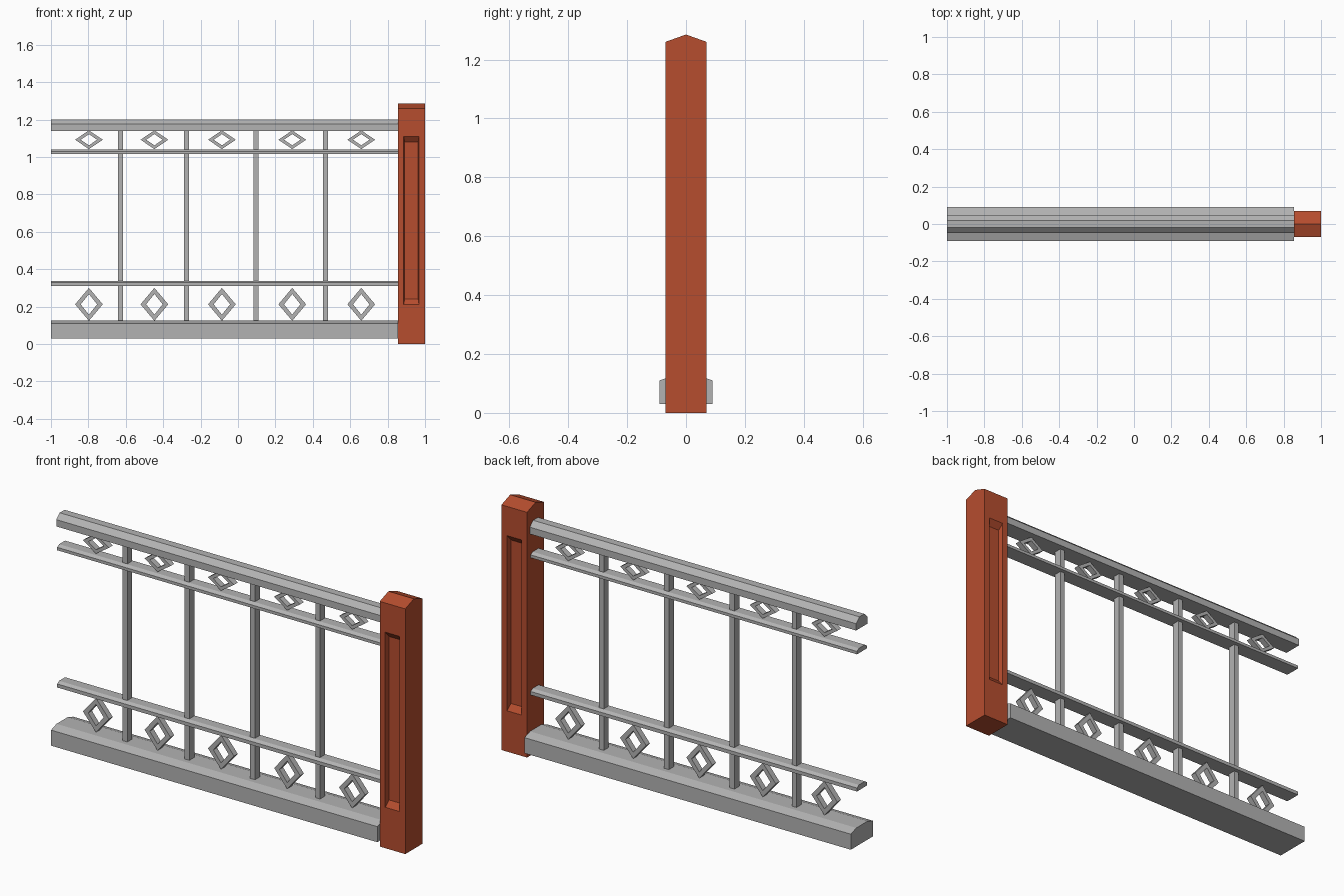
import bpy, bmesh
from mathutils import Vector

cube = bpy.data.objects.get("Cube")
if cube:
    bpy.data.objects.remove(cube, do_unlink=True)


def material(name, rgb):
    m = bpy.data.materials.new(name)
    m.use_nodes = True
    m.diffuse_color = (*rgb, 1)
    m.node_tree.nodes["Principled BSDF"].inputs["Base Color"].default_value = (*rgb, 1)
    return m


grey = material("grey metal", (0.45, 0.45, 0.45))
rust = material("rust red", (0.47, 0.075, 0.028))


def finish(name, bm, mat):
    bmesh.ops.recalc_face_normals(bm, faces=bm.faces)
    mesh = bpy.data.meshes.new(name)
    bm.to_mesh(mesh)
    bm.free()
    mesh.materials.append(mat)
    obj = bpy.data.objects.new(name, mesh)
    bpy.context.collection.objects.link(obj)
    return obj


def extruded(half, x0, x1):
    """Extrude a profile along x; half lists (y, z) on the +y side, bottom to top."""
    mirrored = [(-y, z) for y, z in reversed(half) if y > 0]
    bm = bmesh.new()
    face = bm.faces.new([bm.verts.new((x0, y, z)) for y, z in half + mirrored])
    new = bmesh.ops.extrude_face_region(bm, geom=[face])["geom"]
    bmesh.ops.translate(bm, vec=(x1 - x0, 0, 0),
                        verts=[v for v in new if isinstance(v, bmesh.types.BMVert)])
    bmesh.ops.recalc_face_normals(bm, faces=bm.faces)
    return bm


def box(name, x, z0, z1, width, depth):
    bm = extruded([(depth / 2, z0), (depth / 2, z1)], x - width / 2, x + width / 2)
    return finish(name, bm, grey)


def diamond(name, x, z, outer, inner, depth):
    """Open diamond ring standing in the xz plane."""
    bm = bmesh.new()
    rings = []
    for w, h in (outer, inner):
        for y in (-depth / 2, depth / 2):
            rings.append([bm.verts.new((x + a * w, y, z + b * h))
                          for a, b in ((1, 0), (0, 1), (-1, 0), (0, -1))])
    of, ob, nf, nb = rings
    for i in range(4):
        j = (i + 1) % 4
        for p, q in ((of, ob), (ob, nb), (nb, nf), (nf, of)):
            bm.faces.new((p[i], p[j], q[j], q[i]))
    return finish(name, bm, grey)


# Post with a ridged top and a recessed panel front and back
POST = 0.855
bm = extruded([(0.07, 0), (0.07, 1.26), (0, 1.285)], POST, 1)
panels = [f for f in bm.faces if abs(f.normal.y) > 0.9]
for face in panels:
    side = 1 if face.normal.y > 0 else -1
    for y, x0, x1, z0, z1 in ((0.07, 0.886, 0.968, 0.21, 1.11),
                              (0.046, 0.891, 0.963, 0.24, 1.08)):
        bmesh.ops.inset_region(bm, faces=[face], thickness=0.01)
        for v in face.verts:
            v.co = Vector((x0 if v.co.x < 0.927 else x1, side * y,
                           z0 if v.co.z < 0.6 else z1))
finish("post", bm, rust)

# Horizontal rails
rails = {
    "bottom_rail": [(0.09, 0.03), (0.09, 0.11), (0.045, 0.125)],
    "lower_thin_rail": [(0.04, 0.31), (0.04, 0.328), (0.024, 0.338)],
    "upper_thin_rail": [(0.04, 1.015), (0.04, 1.03), (0.024, 1.04)],
    "top_rail": [(0.047, 1.14), (0.047, 1.175), (0.02, 1.2)],
}
for name, half in rails.items():
    finish(name, extruded(half, -1, POST), grey)

# Upright bars
for i, x in enumerate((-0.629, -0.276, 0.097, 0.467)):
    box(f"bar_{i + 1}", x, 0.12, 1.145, 0.027, 0.04)

# Diamond ornaments, tall below and flat above
for i, x in enumerate((-0.797, -0.447, -0.086, 0.29, 0.659)):
    diamond(f"lower_diamond_{i + 1}", x, 0.212, (0.074, 0.088), (0.044, 0.055), 0.03)
    diamond(f"upper_diamond_{i + 1}", x, 1.092, (0.074, 0.05), (0.044, 0.03), 0.03)
